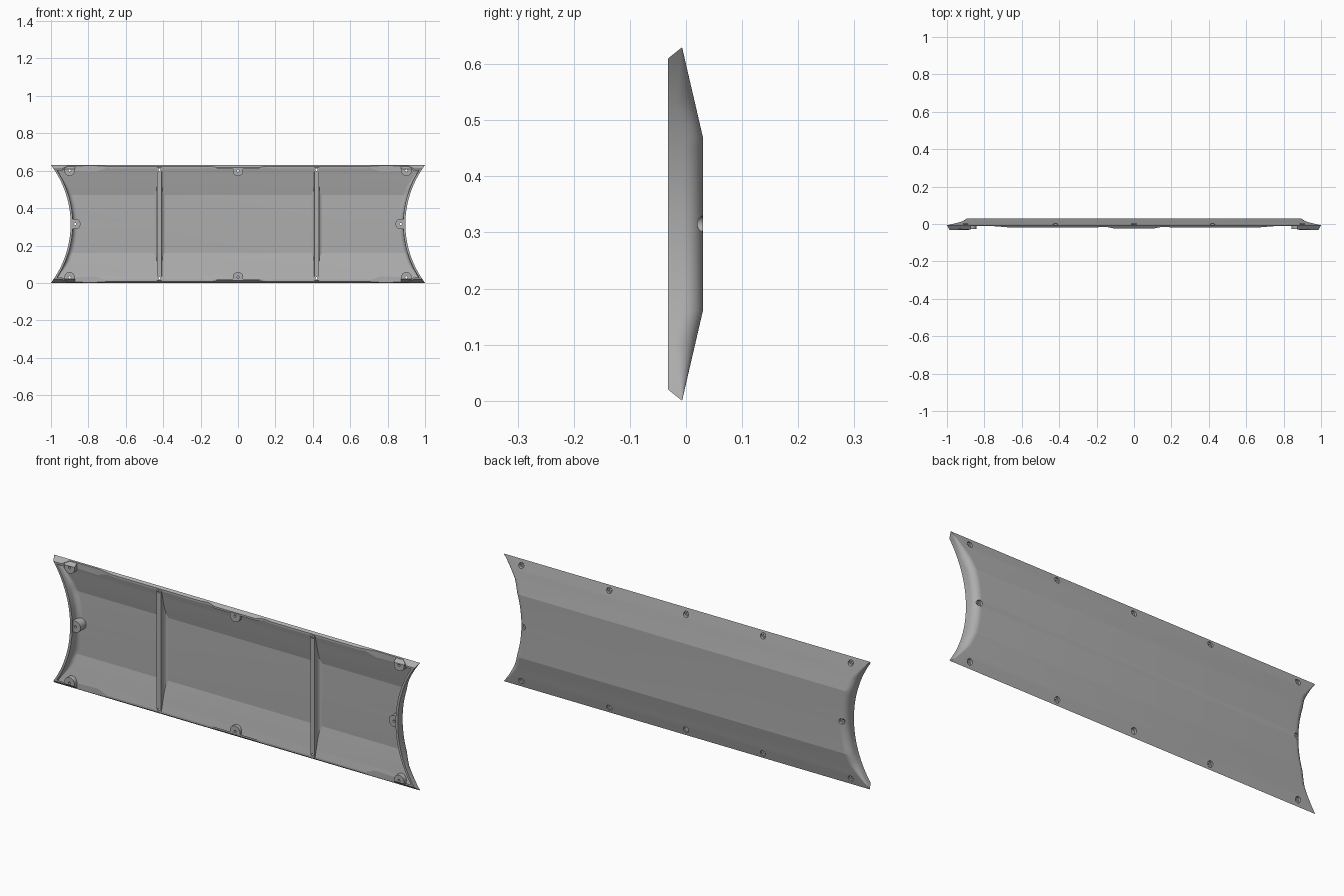
import bpy, bmesh, math

cube = bpy.data.objects.get("Cube")
if cube:
    bpy.data.objects.remove(cube, do_unlink=True)

H = 0.63            # panel height
MID = H / 2
FOLD = 0.16         # height where the slanted flank meets the flat back

grey = bpy.data.materials.new("mid_grey")
grey.use_nodes = True
colour = (0.42, 0.42, 0.42, 1)
grey.diffuse_color = colour
grey.node_tree.nodes["Principled BSDF"].inputs["Base Color"].default_value = colour


def finish(bm, name):
    bmesh.ops.recalc_face_normals(bm, faces=bm.faces)
    mesh = bpy.data.meshes.new(name)
    bm.to_mesh(mesh)
    bm.free()
    mesh.materials.append(grey)
    ob = bpy.data.objects.new(name, mesh)
    bpy.context.collection.objects.link(ob)
    return ob


def boolean(target, tool, operation):
    mod = target.modifiers.new("cut", "BOOLEAN")
    mod.operation, mod.object, mod.solver = operation, tool, "EXACT"
    bpy.context.view_layer.objects.active = target
    bpy.ops.object.modifier_apply(modifier=mod.name)


def discard(ob):
    bpy.data.objects.remove(ob, do_unlink=True)


def back_y(z):
    edge = min(z, H - z)
    return 0.03 - 0.037 * max(0, 1 - edge / FOLD)


def end_x(z):
    return 0.895 + 0.525 - math.sqrt(0.525 ** 2 - (z - MID) ** 2)


def panel_solid(name, inset, border, front, radius):
    """Solid with slanted flanks, concave ends and rounded end edges."""
    start = back_y(border) - inset
    kink = border + (start - front) / 1.25
    zs = [border] + [kink + (FOLD - kink) * i / 7 for i in range(7)]
    zs += [FOLD + (MID - FOLD) * i / 7 for i in range(7)]
    zs += [MID] + [H - z for z in reversed(zs)]
    bm = bmesh.new()
    rings = []
    for side in (-1, 1):
        steps = range(11) if side > 0 else range(10, -1, -1)
        for step in steps:
            a = math.pi / 2 * step / 10
            back, face = [], []
            for z in zs:
                edge = min(z, H - z) - border
                r = radius * min(1, edge / 0.1)
                x = side * (end_x(z) - inset - r + r * math.sin(a))
                back.append(bm.verts.new((x, back_y(z) - inset - r * (1 - math.cos(a)), z)))
                if edge > 1e-6:
                    face.append(bm.verts.new((x, front, z)))
            rings.append((back, [back[0]] + face + [back[-1]]))
    for (b0, f0), (b1, f1) in zip(rings, rings[1:]):
        for i in range(len(zs) - 1):
            for p, q in ((b0, b1), (f0, f1)):
                bm.faces.new((p[i], p[i + 1], q[i + 1], q[i]))
    for back, face in (rings[0], rings[-1]):
        for i in range(len(zs) - 1):
            corners = dict.fromkeys((back[i], back[i + 1], face[i + 1], face[i]))
            bm.faces.new(list(corners))
    # fillet sections coincide at the very edge
    bmesh.ops.remove_doubles(bm, verts=bm.verts, dist=1e-5)
    return finish(bm, name)


def prism(name, points, z0, z1):
    """Extrude an x-y outline upward."""
    bm = bmesh.new()
    face = bm.faces.new([bm.verts.new((x, y, z0)) for x, y in points])
    top = bmesh.ops.extrude_face_region(bm, geom=[face])["geom"]
    bmesh.ops.translate(bm, vec=(0, 0, z1 - z0),
                        verts=[v for v in top if isinstance(v, bmesh.types.BMVert)])
    return finish(bm, name)


def column(name, outline, y0, y1):
    """Extrude an x-z outline along y."""
    bm = bmesh.new()
    face = bm.faces.new([bm.verts.new((x, y0, z)) for x, z in outline])
    far = bmesh.ops.extrude_face_region(bm, geom=[face])["geom"]
    bmesh.ops.translate(bm, vec=(0, y1 - y0, 0),
                        verts=[v for v in far if isinstance(v, bmesh.types.BMVert)])
    return finish(bm, name)


def circle(x, z, r, n=40):
    return [(x + r * math.cos(2 * math.pi * i / n), z + r * math.sin(2 * math.pi * i / n))
            for i in range(n)]


def tongue(x, z, r, dx, dz):
    """U shape: half circle with straight sides running toward the panel edge."""
    base = math.atan2(dz, dx) + math.pi / 2
    arc = [(x + r * math.cos(base + math.pi * i / 20), z + r * math.sin(base + math.pi * i / 20))
           for i in range(21)]
    (ax, az), (bx, bz) = arc[0], arc[-1]
    reach = 0.08
    return arc + [(bx + dx * reach, bz + dz * reach), (ax + dx * reach, az + dz * reach)]


# Thin shell
shell = panel_solid("panel_shell", 0, 0, -0.032, 0.035)
hollow = panel_solid("hollow_cutter", 0.012, 0.016, -0.06, 0.025)
boolean(shell, hollow, "DIFFERENCE")
discard(hollow)

# Wavy front lip along both long edges
half = [(0.05, -0.023), (0.11, -0.023), (0.15, -0.015), (0.2, -0.018),
        (0.67, -0.018), (0.76, -0.011), (0.91, -0.012), (0.945, -0.034)]
wave = [(-x, y) for x, y in reversed(half)] + half + [(0.945, -0.1), (-0.945, -0.1)]
for z0, z1 in ((-0.05, 0.05), (H - 0.05, H + 0.05)):
    cutter = prism("lip_cutter", wave, z0, z1)
    boolean(shell, cutter, "DIFFERENCE")
    discard(cutter)

# Screw bosses: x, z, direction to the edge, front depth
bosses = []
screws = []
core = panel_solid("core_helper", 0.004, 0.005, -0.034, 0.033)
spots = [(s * 0.87, MID, s, 0, -0.026) for s in (-1, 1)]
for z, dz in ((0.03, -1), (H - 0.03, 1)):
    spots += [(x, z, 0, dz, -0.024 if x == 0 else -0.03) for x in (-0.9, 0, 0.9)]
for x, z, dx, dz, front in spots:
    boss = column("screw_boss", tongue(x, z, 0.028, dx, dz), front, 0.1)
    boolean(boss, core, "INTERSECT")
    bosses.append(boss)
    screws.append((x, z, 0.012))

# Cross ribs with flared feet
ribs = []
for s in (-1, 1):
    foot = [(0.012, -0.019), (0.013, 0.005), (0.017, 0.013), (0.026, 0.018), (0.026, 0.04)]
    outline = [(s * 0.42 + x, y) for x, y in foot]
    outline += [(s * 0.42 - x, y) for x, y in reversed(foot)]
    rib = prism("cross_rib", outline, -0.1, H + 0.1)
    boolean(rib, core, "INTERSECT")
    ribs.append(rib)
    screws += [(s * 0.42, z, 0.009) for z in (0.025, H - 0.025)]
discard(core)

# Screw holes with recesses sunk into the back
parts = [shell] + bosses + ribs
for x, z, depth in screws:
    drills = [column("drill", circle(x, z, 0.006), -0.1, 0.1),
              column("recess_drill", circle(x, z, 0.014), back_y(z) - depth, 0.1)]
    for part in parts:
        near = part is shell or any(
            abs(v.co.x - x) < 0.05 and abs(v.co.z - z) < 0.06 for v in part.data.vertices)
        if near:
            for drill in drills:
                boolean(part, drill, "DIFFERENCE")
    for drill in drills:
        discard(drill)

# Smooth curves, crisp folds
for part in parts:
    bpy.ops.object.select_all(action="DESELECT")
    part.select_set(True)
    bpy.context.view_layer.objects.active = part
    bpy.ops.object.shade_smooth_by_angle(angle=math.radians(11))
